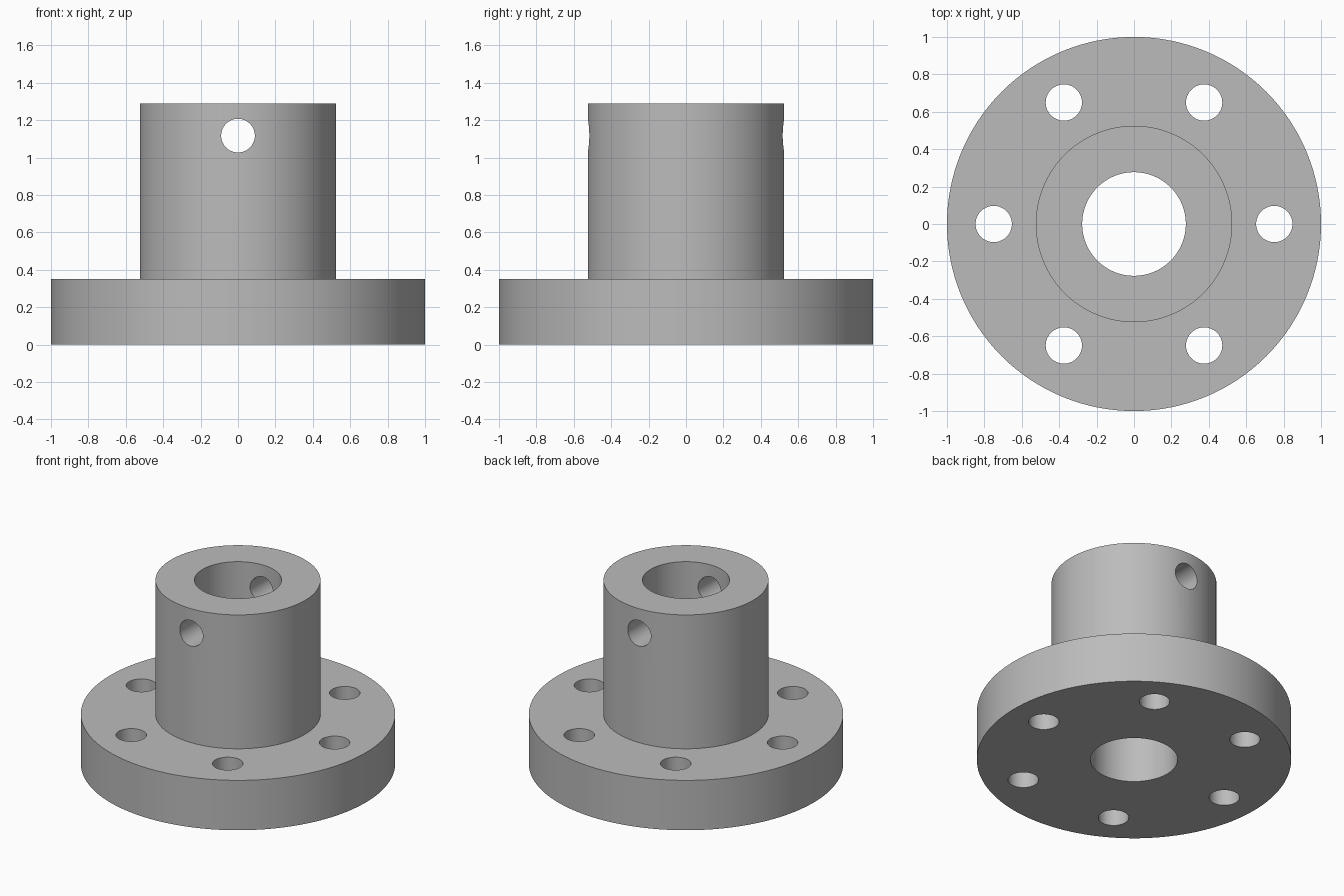
import bpy
import bmesh
import math
from mathutils import Matrix

cube = bpy.data.objects.get("Cube")
if cube:
    bpy.data.objects.remove(cube, do_unlink=True)

FLANGE_R, FLANGE_H = 1.0, 0.35
HUB_R, HUB_TOP = 0.525, 1.29
BORE_R = 0.277
BOLT_R, BOLT_CIRCLE, BOLT_COUNT = 0.097, 0.75, 6
PIN_R, PIN_Z = 0.09, 1.117
SEGMENTS = 128

# Plain grey metal
metal = bpy.data.materials.new("grey_metal")
grey = (0.5, 0.5, 0.5, 1.0)
metal.diffuse_color = grey
metal.use_nodes = True
shader = next(n for n in metal.node_tree.nodes if n.type == 'BSDF_PRINCIPLED')
shader.inputs["Base Color"].default_value = grey


def add_object(name, bm):
    mesh = bpy.data.meshes.new(name)
    bmesh.ops.recalc_face_normals(bm, faces=bm.faces)
    bm.to_mesh(mesh)
    bm.free()
    mesh.materials.append(metal)
    obj = bpy.data.objects.new(name, mesh)
    bpy.context.collection.objects.link(obj)
    return obj


def lathe(name, profile):
    """Spin a closed (radius, height) outline around the z axis."""
    bm = bmesh.new()
    verts = [bm.verts.new((r, 0, z)) for r, z in profile]
    edges = [bm.edges.new((a, b)) for a, b in zip(verts, verts[1:] + verts[:1])]
    bmesh.ops.spin(bm, geom=verts + edges, cent=(0, 0, 0), axis=(0, 0, 1),
                   angle=math.tau, steps=SEGMENTS, use_merge=True)
    bmesh.ops.remove_doubles(bm, verts=bm.verts, dist=0.0001)
    return add_object(name, bm)


def add_drill(bm, radius, depth, matrix):
    bmesh.ops.create_cone(bm, cap_ends=True, segments=64, radius1=radius,
                          radius2=radius, depth=depth, matrix=matrix)


# Flange and hub with the central bore
body = lathe("flanged_hub", [
    (BORE_R, 0), (FLANGE_R, 0), (FLANGE_R, FLANGE_H),
    (HUB_R, FLANGE_H), (HUB_R, HUB_TOP), (BORE_R, HUB_TOP)])

# Bolt holes around the flange and the cross pin hole through the hub
drills = bmesh.new()
for i in range(BOLT_COUNT):
    spot = (Matrix.Rotation(i * math.tau / BOLT_COUNT, 4, 'Z')
            @ Matrix.Translation((BOLT_CIRCLE, 0, FLANGE_H / 2)))
    add_drill(drills, BOLT_R, FLANGE_H * 2, spot)
add_drill(drills, PIN_R, HUB_R * 3,
          Matrix.Translation((0, 0, PIN_Z)) @ Matrix.Rotation(math.pi / 2, 4, 'X'))
cutter = add_object("hole_cutter", drills)
cutter.hide_render = True

# Cut the holes, then drop the cutter
cut = body.modifiers.new("holes", 'BOOLEAN')
cut.operation = 'DIFFERENCE'
cut.solver = 'EXACT'
cut.object = cutter
bpy.ops.object.select_all(action='DESELECT')
bpy.context.view_layer.objects.active = body
body.select_set(True)
bpy.ops.object.modifier_apply(modifier=cut.name)
bpy.data.objects.remove(cutter, do_unlink=True)

# Smooth round walls with crisp rims
bpy.ops.object.shade_smooth_by_angle(angle=math.radians(30))
